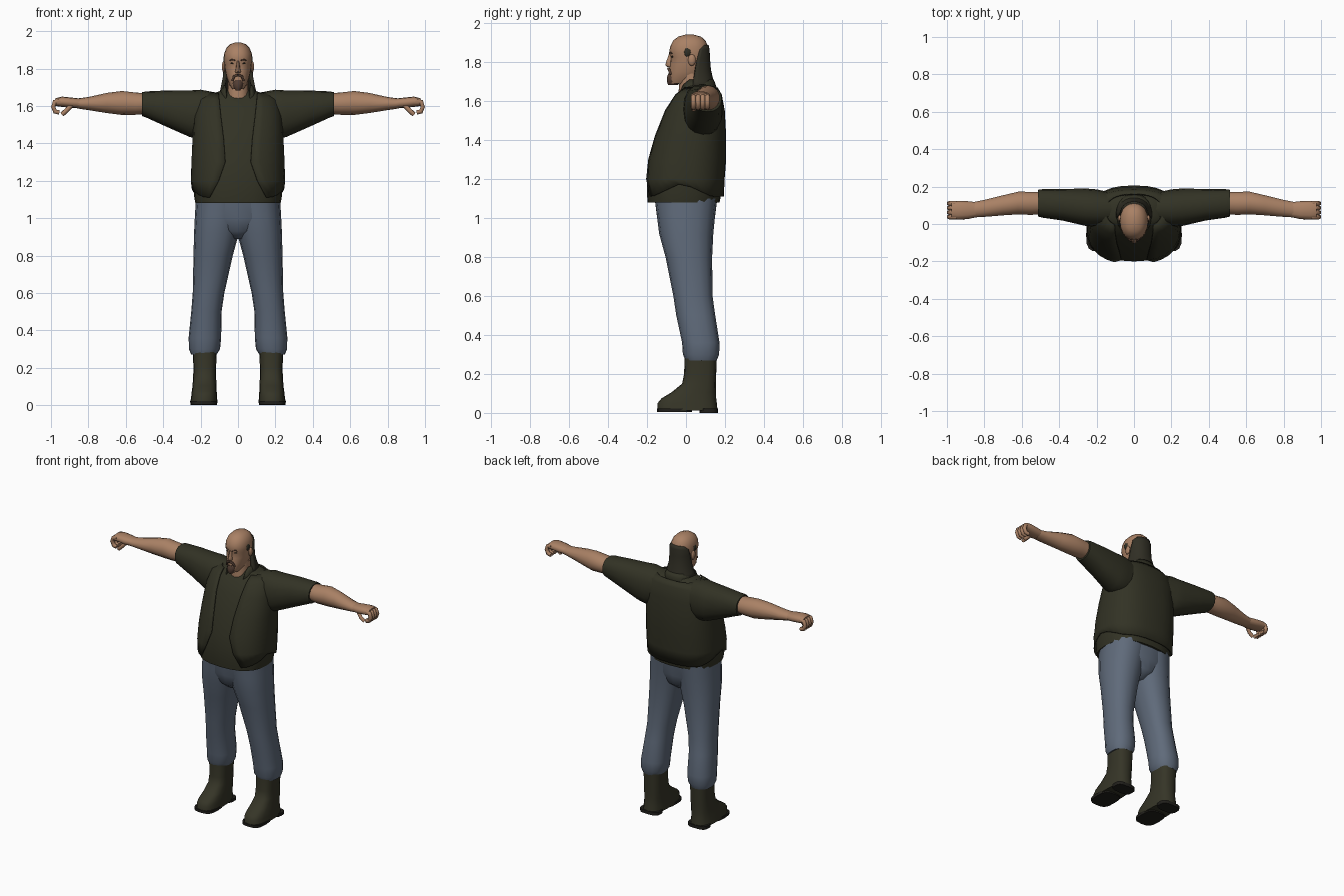
import bpy
import bmesh
from math import sin, cos, pi, radians, copysign
from mathutils import Matrix

default_cube = bpy.data.objects.get("Cube")
if default_cube:
    bpy.data.objects.remove(default_cube, do_unlink=True)


def material(name, red, green, blue):
    mat = bpy.data.materials.new(name)
    mat.use_nodes = True
    colour = (red, green, blue, 1)
    mat.diffuse_color = colour
    shader = mat.node_tree.nodes["Principled BSDF"]
    shader.inputs["Base Color"].default_value = colour
    shader.inputs["Roughness"].default_value = 0.9
    return mat


SKIN = material("skin", 0.40, 0.22, 0.13)
CLOTH = material("dark_olive_cloth", 0.032, 0.032, 0.018)
DENIM = material("faded_denim", 0.115, 0.145, 0.195)
LEATHER = material("boot_leather", 0.036, 0.035, 0.02)
SOLE = material("boot_sole", 0.015, 0.014, 0.011)
HAIR = material("dark_hair", 0.03, 0.028, 0.018)
BEARD = material("brown_beard", 0.09, 0.05, 0.035)


def finish(name, bm, mat, mirror=False, shell=0.0, sharp=50):
    """Turn a bmesh into a shaded object, optionally mirrored or thickened."""
    mesh = bpy.data.meshes.new(name)
    bm.to_mesh(mesh)
    bm.free()
    mesh.materials.append(mat)
    for poly in mesh.polygons:
        poly.use_smooth = True
    mesh.set_sharp_from_angle(angle=radians(sharp))
    obj = bpy.data.objects.new(name, mesh)
    bpy.context.scene.collection.objects.link(obj)
    if shell:
        solid = obj.modifiers.new("thickness", "SOLIDIFY")
        solid.thickness = abs(shell)
        solid.offset = copysign(1, shell)
    if mirror:
        obj.modifiers.new("mirror", "MIRROR")
    return obj


def ring_points(bounds, sides, power, span):
    """Rounded-box outline inside the bounds, starting from the back."""
    low_u, high_u, low_v, high_v = bounds
    closed = span is None
    reach = pi if closed else span
    points = []
    for step in range(sides if closed else sides + 1):
        angle = -reach + 2 * reach * step / sides
        s, c = sin(angle), cos(angle)
        u = copysign(abs(s) ** (2 / power), s)
        v = copysign(abs(c) ** (2 / power), c)
        points.append(((low_u + high_u + u * (high_u - low_u)) / 2,
                       (low_v + high_v + v * (high_v - low_v)) / 2))
    return points


def loft(name, rows, mat, sides=16, power=2.3, axis="z", spans=None,
         hem=None, **options):
    """Skin rows of (station, low, high, low, high) along an axis."""
    bm = bmesh.new()
    rings = []
    for index, (station, *bounds) in enumerate(rows):
        span = spans[index] if spans else None
        ring = []
        for u, v in ring_points(bounds, sides, power, span):
            w = station + (hem(u, v) if hem and index == 0 else 0)
            ring.append(bm.verts.new((u, v, w) if axis == "z" else (w, u, v)))
        rings.append(ring)
    count = len(rings[0])
    for below, above in zip(rings, rings[1:]):
        for j in range(count - 1 if spans else count):
            k = (j + 1) % count
            bm.faces.new((below[j], above[j], above[k], below[k]))
    if not spans:
        bm.faces.new(rings[0])
        bm.faces.new(rings[-1][::-1])
    return finish(name, bm, mat, **options)


def even(rows):
    """Expand (station, half width, back, front) into full bounds."""
    return [(z, -half, half, front, back) for z, half, front, back in rows]


def blob(name, centre, size, mat, **options):
    bm = bmesh.new()
    place = Matrix.Translation(centre) @ Matrix.Diagonal((*size, 1))
    bmesh.ops.create_uvsphere(bm, u_segments=10, v_segments=6, radius=1,
                              matrix=place)
    return finish(name, bm, mat, **options)


def tube(name, points, radius, mat):
    """A round mirrored tube along a few path points."""
    curve = bpy.data.curves.new(name, "CURVE")
    curve.dimensions = "3D"
    curve.bevel_depth = radius
    curve.bevel_resolution = 1
    curve.use_fill_caps = True
    spline = curve.splines.new("POLY")
    spline.points.add(len(points) - 1)
    for target, point in zip(spline.points, points):
        target.co = (*point, 1)
    spline.use_smooth = True
    curve.materials.append(mat)
    obj = bpy.data.objects.new(name, curve)
    bpy.context.scene.collection.objects.link(obj)
    obj.modifiers.new("mirror", "MIRROR")
    return obj


# Shirt body and the open vest that follows it
torso = even([
    (1.08, .228, -.197, .172), (1.12, .235, -.2, .18), (1.2, .238, -.2, .184),
    (1.3, .236, -.183, .192), (1.42, .23, -.15, .192), (1.55, .222, -.1, .185),
    (1.63, .2, -.05, .17), (1.665, .14, -.012, .15), (1.685, .08, 0, .14)])
loft("shirt_body", torso, CLOTH, sides=24, power=2.5)

grow = .007
vest_rows = [(z, a - grow, b + grow, c - grow, d + grow)
             for z, a, b, c, d in torso[1:-1]]
loft("vest", vest_rows, CLOTH, sides=28, power=2.5, shell=.007,
     spans=[2.56, 2.8, 2.94, 2.9, 2.82, 2.73, 2.45],
     hem=lambda x, y: -.01 + .07 * max(0, 1 - abs(y + .02) / .15))
loft("collar", even([(1.64, .115, -.05, .165), (1.685, .092, -.035, .152),
                     (1.71, .08, -.02, .142)]),
     CLOTH, spans=[2.6, 2.4, 2.1], shell=-.008)

# Wide short sleeves
loft("sleeve", [
    (.08, .0, .16, 1.46, 1.665), (.2, -.015, .185, 1.42, 1.687),
    (.26, -.01, .19, 1.435, 1.683), (.38, .018, .187, 1.488, 1.683),
    (.49, .034, .186, 1.538, 1.678), (.512, .04, .183, 1.546, 1.674)],
    CLOTH, axis="x", mirror=True)

# Bare arms and curled hands
loft("arm", [
    (.45, .055, .17, 1.56, 1.665), (.55, .047, .174, 1.553, 1.672),
    (.62, .05, .174, 1.552, 1.68), (.7, .045, .155, 1.562, 1.67),
    (.8, .037, .13, 1.578, 1.648), (.86, .034, .118, 1.587, 1.64)],
    SKIN, axis="x", power=2, sides=14, mirror=True)
loft("palm", [
    (.845, .036, .117, 1.588, 1.64), (.89, .026, .122, 1.59, 1.645),
    (.94, .024, .124, 1.595, 1.65), (.975, .028, .12, 1.6, 1.642)],
    SKIN, axis="x", sides=12, mirror=True)
for number in range(4):
    y = .038 + number * .024
    tube(f"finger_{number + 1}", [
        (.95, y, 1.628), (.98, y, 1.622), (.988, y, 1.595),
        (.978, y, 1.57), (.955, y, 1.565)], .0135, SKIN)
tube("thumb", [(.89, .045, 1.605), (.915, .035, 1.578), (.94, .04, 1.555)],
     .013, SKIN)

# Jeans
loft("jeans_leg", [
    (.27, .115, .25, -.002, .158), (.3, .096, .262, -.016, .17),
    (.36, .09, .264, -.02, .172), (.5, .088, .25, -.05, .15),
    (.6, .073, .242, -.065, .136), (.8, .028, .238, -.105, .134),
    (.92, -.005, .235, -.138, .14), (1.02, -.03, .23, -.15, .15),
    (1.1, -.05, .225, -.16, .16)], DENIM, mirror=True)
loft("jeans_hips", even([
    (.89, .03, -.08, .08), (.93, .09, -.13, .132), (1.0, .2, -.148, .148),
    (1.11, .222, -.162, .162)]), DENIM, sides=20, power=2.6)

# Boots with split soles
loft("boot", [
    (.012, .11, .255, -.146, .162), (.05, .112, .25, -.146, .158),
    (.075, .114, .247, -.125, .155), (.105, .115, .243, -.075, .153),
    (.15, .117, .24, -.02, .153), (.2, .117, .238, -.01, .155),
    (.3, .114, .243, -.006, .158)], LEATHER, power=2.8, mirror=True)
for part, bottom, front, back in (("heel", 0, .07, .163),
                                  ("toe_sole", .004, -.148, .03)):
    loft(part, [(bottom, .112, .254, front, back),
                (.022, .11, .256, front, back)],
         SOLE, power=3.2, mirror=True)

# Neck and head
loft("neck", even([(1.58, .07, -.04, .11), (1.65, .058, -.038, .11),
                   (1.74, .056, -.03, .1)]), SKIN)
loft("head", even([
    (1.69, .03, -.083, .03), (1.715, .047, -.088, .07),
    (1.75, .06, -.086, .1), (1.79, .069, -.082, .112),
    (1.825, .073, -.078, .115), (1.845, .075, -.087, .116),
    (1.88, .074, -.081, .113), (1.91, .062, -.066, .1),
    (1.93, .042, -.04, .077), (1.94, .014, -.005, .04)]),
    SKIN, sides=20, power=2.2)
loft("nose", even([(1.775, .012, -.096, -.06), (1.784, .016, -.106, -.06),
                   (1.8, .011, -.102, -.06), (1.84, .007, -.088, -.06)]),
     SKIN, sides=8)
blob("ear", (.076, .03, 1.81), (.011, .02, .03), SKIN, mirror=True)
blob("eye", (.03, -.069, 1.828), (.012, .007, .005), HAIR, mirror=True)
tube("eyebrow", [(.013, -.083, 1.843), (.032, -.077, 1.848),
                 (.046, -.064, 1.843)], .004, BEARD)

# Moustache and goatee
tube("moustache", [(0, -.09, 1.766), (.02, -.086, 1.76),
                   (.03, -.078, 1.735)], .007, BEARD)
loft("goatee", even([(1.683, .012, -.092, -.04), (1.7, .026, -.098, -.03),
                     (1.722, .03, -.097, -.03), (1.74, .02, -.092, -.04)]),
     BEARD, sides=10)

# Long hair around a bald crown
loft("back_hair", even([
    (1.665, .1, -.04, .148), (1.7, .092, -.06, .142),
    (1.76, .082, -.09, .128), (1.82, .081, -.09, .123),
    (1.865, .081, -.087, .121), (1.888, .075, -.08, .116)]),
    HAIR, spans=[1.75, 1.6, 1.35, 1.2, 1.05, .7], shell=-.02)
blob("sideburn", (.069, .008, 1.85), (.01, .02, .024), HAIR, mirror=True)
